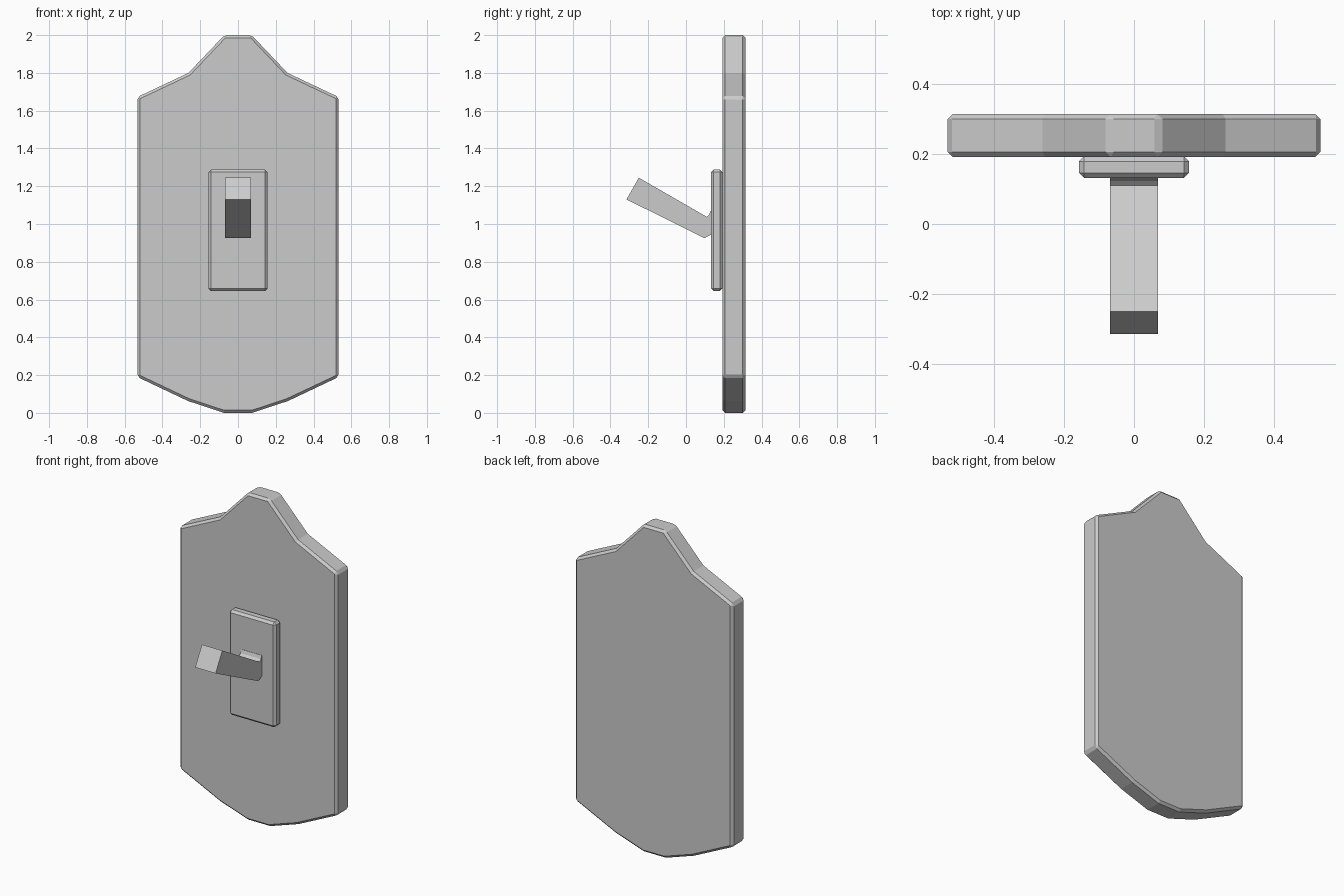
import bpy, bmesh

if "Cube" in bpy.data.objects:
    bpy.data.objects.remove(bpy.data.objects["Cube"])


def extrude_profile(name, points, axis, lo, hi, bevel=0.0):
    """Extrude a 2D outline along axis 'x' (points are y,z) or 'y' (points are x,z)."""
    def place(p, d):
        return (d, p[0], p[1]) if axis == 'x' else (p[0], d, p[1])
    bm = bmesh.new()
    face = bm.faces.new([bm.verts.new(place(p, lo)) for p in points])
    grown = bmesh.ops.extrude_face_region(bm, geom=[face], use_keep_orig=True)
    verts = [v for v in grown['geom'] if isinstance(v, bmesh.types.BMVert)]
    offset = (hi - lo, 0, 0) if axis == 'x' else (0, hi - lo, 0)
    bmesh.ops.translate(bm, verts=verts, vec=offset)
    bmesh.ops.recalc_face_normals(bm, faces=bm.faces)
    mesh = bpy.data.meshes.new(name)
    bm.to_mesh(mesh)
    bm.free()
    obj = bpy.data.objects.new(name, mesh)
    bpy.context.collection.objects.link(obj)
    if bevel:
        mod = obj.modifiers.new("edge_chamfer", 'BEVEL')
        mod.width = bevel
        mod.segments = 1
        mod.limit_method = 'ANGLE'
    return obj


def mirrored(half):
    return half + [(-x, z) for x, z in reversed(half)]


# Backboard with a peaked top and a rounded foot
half_board = [(0.07, 0.005), (0.265, 0.063), (0.533, 0.19),
              (0.533, 1.672), (0.262, 1.80), (0.072, 2.0)]
half_board[0] = (0.075, 0.0)
extrude_profile("backboard", mirrored(half_board), 'y', 0.192, 0.314, 0.014)

# Switch plate
half_plate = [(0.157, 0.645), (0.157, 1.288)]
extrude_profile("switch_plate", mirrored(half_plate), 'y', 0.132, 0.193, 0.014)

# Tilted lever with a small flare where it enters the plate
lever = [(-0.25, 1.245), (-0.315, 1.13), (0.098, 0.925), (0.132, 0.943),
         (0.145, 0.95), (0.145, 1.07), (0.13, 1.07), (0.123, 1.05), (0.11, 1.038)]
extrude_profile("lever", lever, 'x', -0.069, 0.069)
